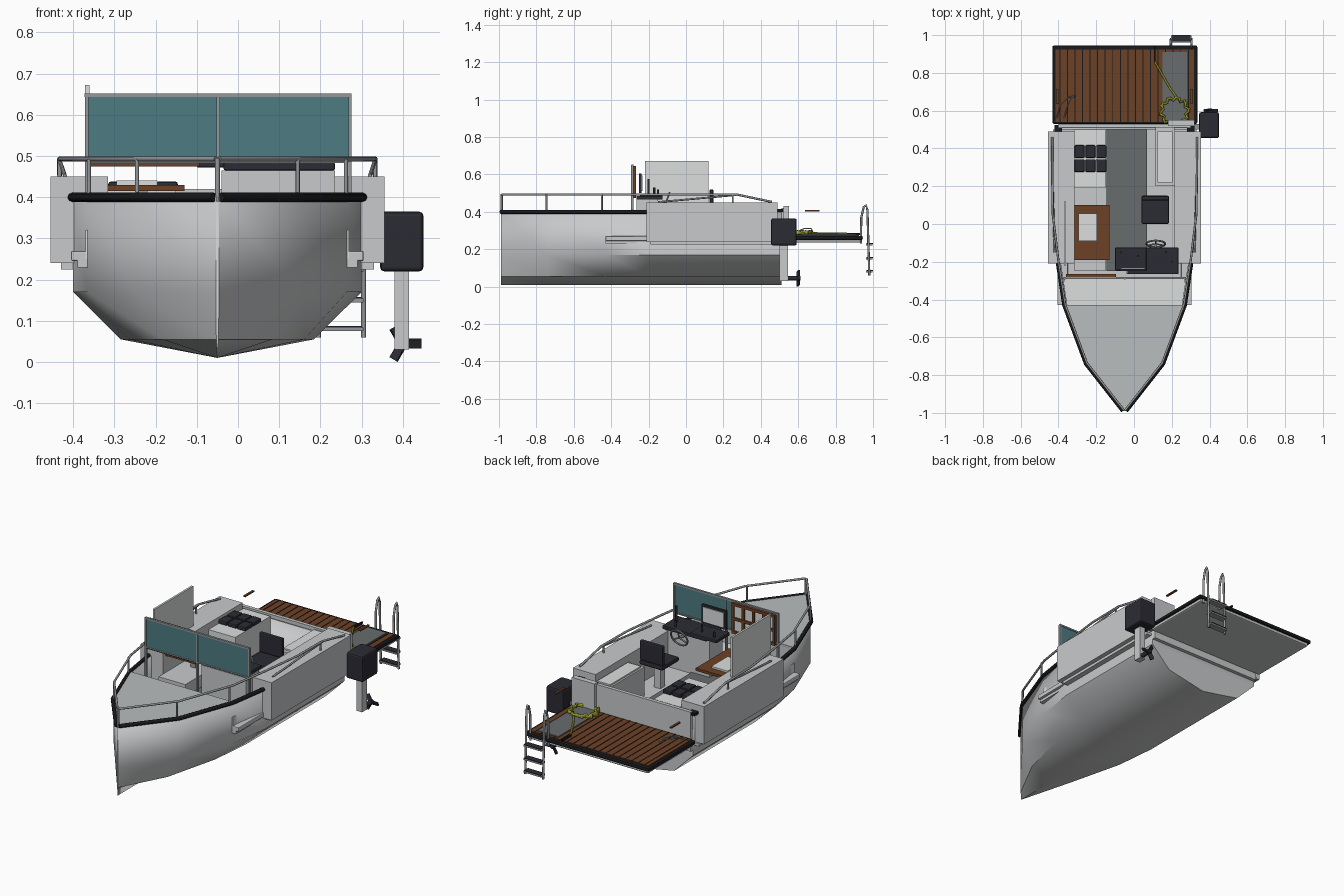
import bpy, bmesh, math
from mathutils import Vector

if "Cube" in bpy.data.objects:
    bpy.data.objects.remove(bpy.data.objects["Cube"])

MID = -0.05  # centreline of the hull


def material(name, r, g, b):
    mat = bpy.data.materials.new(name)
    mat.use_nodes = True
    mat.diffuse_color = (r, g, b, 1)
    mat.node_tree.nodes["Principled BSDF"].inputs["Base Color"].default_value = (r, g, b, 1)
    return mat


white = material("white hull", .58, .59, .6)
deck_grey = material("deck grey", .48, .51, .52)
carpet = material("carpet grey", .14, .15, .155)
metal = material("rail metal", .3, .31, .32)
dark = material("dark plastic", .024, .024, .034)
rubber = material("black rubber", .01, .01, .012)
wood = material("teak wood", .15, .052, .018)
glass = material("teal glass", .075, .2, .225)
rope_mat = material("yellow rope", .36, .36, .02)
pale = material("pale panel", .72, .74, .74)


def mesh_object(name, bm, mat, smooth_angle=None):
    bmesh.ops.recalc_face_normals(bm, faces=bm.faces[:])
    mesh = bpy.data.meshes.new(name)
    bm.to_mesh(mesh)
    bm.free()
    obj = bpy.data.objects.new(name, mesh)
    bpy.context.collection.objects.link(obj)
    mesh.materials.append(mat)
    if smooth_angle:
        bpy.ops.object.select_all(action='DESELECT')
        obj.select_set(True)
        bpy.context.view_layer.objects.active = obj
        bpy.ops.object.shade_smooth_by_angle(angle=math.radians(smooth_angle))
    return obj


def box(name, mat, xs, ys, zs, bevel=0):
    bm = bmesh.new()
    bmesh.ops.create_cube(bm, size=1)
    for v in bm.verts:
        v.co = [sum(r) / 2 + c * (r[1] - r[0]) for r, c in zip((xs, ys, zs), v.co)]
    obj = mesh_object(name, bm, mat)
    if bevel:
        mod = obj.modifiers.new("soft edges", 'BEVEL')
        mod.width, mod.segments = bevel, 2
    return obj


def pair(name, mat, offsets, ys, zs, bevel=0):
    # Same box on both sides of the centreline
    for label, s in (("left", 1), ("right", -1)):
        xs = sorted(MID + s * o for o in offsets)
        box(label + "_" + name, mat, xs, ys, zs, bevel)


def tube(name, mat, points, radius):
    curve = bpy.data.curves.new(name, 'CURVE')
    curve.dimensions = '3D'
    curve.bevel_depth, curve.bevel_resolution = radius, 2
    curve.use_fill_caps = True
    spline = curve.splines.new('POLY')
    spline.points.add(len(points) - 1)
    for p, co in zip(spline.points, points):
        p.co = (*co, 1)
    curve.materials.append(mat)
    obj = bpy.data.objects.new(name, curve)
    bpy.context.collection.objects.link(obj)
    return obj


# Hull lofted through stations of (y, half width)
stations = [(-.99, .004), (-.74, .2), (-.43, .315), (-.2, .35), (.15, .35), (.51, .35)]
section = [(1, .4), (1, .17), (.67, .055), (0, .01), (-.67, .055), (-1, .17), (-1, .4)]
bm = bmesh.new()
rows = [[bm.verts.new((MID + w * k, y, z)) for k, z in section] for y, w in stations]
for a, b in zip(rows, rows[1:]):
    for i in range(len(section) - 1):
        bm.faces.new((a[i], a[i + 1], b[i + 1], b[i]))
bm.faces.new(rows[-1])
bm.faces.new(rows[0])
hull = mesh_object("hull", bm, white, 40)
shell = hull.modifiers.new("shell", 'SOLIDIFY')
shell.thickness = .012

# Foredeck over the first three stations
bm = bmesh.new()
edge = stations[:3]
outline = [(MID + w, y) for y, w in edge] + [(MID - w, y) for y, w in reversed(edge)]
face = bm.faces.new([bm.verts.new((x, y, .405)) for x, y in outline])
ext = bmesh.ops.extrude_face_region(bm, geom=[face])
bmesh.ops.translate(bm, vec=(0, 0, -.015), verts=[v for v in ext["geom"] if isinstance(v, bmesh.types.BMVert)])
mesh_object("foredeck", bm, deck_grey)
pair("foredeck_bulkhead", white, (0, .3), (-.44, -.43), (.2, .39))

# Cockpit floor, side pods, benches and stern wall
box("cockpit_floor", white, (-.39, .29), (-.43, .5), (.23, .25))
box("bow_well_floor", pale, (-.37, .27), (-.43, -.285), (.25, .32))
box("walkway", carpet, (-.145, .07), (-.25, .52), (.25, .258))
pair("side_pod", white, (.265, .405), (-.21, .49), (.24, .45))
pair("pod_step", white, (.3, .355), (-.43, -.2), (.245, .27), .004)
pair("pod_underside", white, (.33, .38), (-.19, .5), (.225, .24))
box("right_bench", pale, (-.315, -.15), (.19, .5), (.25, .415))
box("left_bench", white, (.115, .215), (.2, .51), (.25, .41))
box("left_bench_lid", pale, (.125, .205), (.22, .49), (.41, .418))
box("table_bench", white, (-.315, -.15), (-.25, .1), (.25, .32))
box("stern_wall", white, (-.4, .3), (.51, .53), (.2, .42))
box("stern_block", white, (.18, .32), (.52, .55), (.26, .43))
pair("stern_cleat", rubber, (.33, .37), (.485, .525), (.4, .415))

# Bench cushions in a two by three grid
for i in range(3):
    for j in range(2):
        x, y = -.315 + i * .058, .275 + j * .075
        box("cushion", dark, (x, x + .053), (y, y + .067), (.415, .438), .006)

# Table with tray
box("table_top", wood, (-.32, -.13), (-.19, .1), (.415, .43))
box("table_tray", pale, (-.295, -.195), (-.09, .055), (.43, .44))
box("table_leg", metal, (-.25, -.22), (-.06, -.03), (.25, .415))

# Helm seat
box("seat_pedestal", white, (.095, .135), (.05, .09), (.25, .39))
box("seat_cushion", dark, (.04, .185), (0, .15), (.385, .41), .008)
box("seat_back", dark, (.04, .185), (.125, .148), (.41, .52), .008)

# Helm console with display, levers and wheel
box("console_base", white, (-.04, .235), (-.265, -.15), (.25, .465))
box("console_top", dark, (-.035, .235), (-.265, -.125), (.465, .485), .004)
box("console_wing", dark, (-.1, .065), (-.245, -.125), (.472, .49), .004)
box("display_case", dark, (-.08, .07), (-.25, -.237), (.5, .605))
box("display_screen", pale, (-.068, .058), (-.237, -.233), (.512, .593))
for x, y, top in ((.2, -.2, .575), (.02, -.17, .53), (.17, -.15, .52), (-.07, -.15, .52)):
    tube("console_lever", dark, [(x, y, .48), (x, y, top)], .006)
bpy.ops.mesh.primitive_torus_add(location=(.115, -.105, .455), rotation=(math.radians(70), 0, 0),
                                 major_radius=.05, minor_radius=.005, major_segments=24, minor_segments=6)
wheel = bpy.context.object
wheel.name = "steering_wheel"
wheel.data.materials.append(metal)
for k in range(3):
    a = math.radians(90 + 120 * k)
    rim = Vector((.115 + .05 * math.cos(a), -.105 + .017 * math.sin(a), .455 + .047 * math.sin(a)))
    tube("wheel_spoke", metal, [(.115, -.105, .455), rim], .004)
tube("wheel_shaft", metal, [(.115, -.105, .455), (.115, -.15, .45)], .007)

# Windscreen, frame and wooden lattice door
box("windscreen", glass, (-.365, .275), (-.29, -.284), (.49, .645))
box("windscreen_top_rail", metal, (-.372, .275), (-.292, -.28), (.643, .652))
box("windscreen_bottom_rail", metal, (-.37, .275), (-.292, -.28), (.483, .49))
for x in (-.367, MID + .002, .272):
    box("windscreen_post", metal, (x - .004, x + .004), (-.294, -.28), (.32, .65))
box("door_panes", pale, (-.355, -.095), (-.28, -.275), (.48, .64))
for i in range(5):
    x = -.36 + i * .063
    box("door_stile", wood, (x, x + .014), (-.282, -.267), (.475, .645))
for z in (.475, .55, .63):
    box("door_rail", wood, (-.36, -.094), (-.282, -.266), (z, z + .015))
box("side_screen", pale, (-.371, -.36), (-.22, .12), (.44, .672))

# Rub rail, hand rail and stanchions on both sides
for label, s in (("left", 1), ("right", -1)):
    edge = [(MID + s * w, y) for y, w in stations[:4]]
    tube(label + "_rub_rail", rubber, [(x + s * .004, y, .4) for x, y in edge], .011)
    rail = [(x, y + .005, .493) for x, y in edge]
    rail += [(MID + s * .38, .05, .493), (MID + s * .383, .27, .493), (MID + s * .383, .46, .453)]
    tube(label + "_hand_rail", metal, rail, .006)
    tube(label + "_grab_rail", metal, [(MID + s * .37, -.15, .452), (MID + s * .383, .27, .49)], .005)
    for w, y in ((.195, -.745), (.312, -.45), (.383, .25)):
        tube(label + "_stanchion", metal, [(MID + s * w, y, .4), (MID + s * w, y, .493)], .005)
tube("bow_post", metal, [(MID, -.985, .39), (MID, -.985, .495)], .006)

# Swim platform with planks
box("platform", white, (-.42, .325), (.53, .935), (.235, .262), .008)
box("platform_rim", rubber, (-.432, .335), (.53, .945), (.25, .272), .008)
box("platform_planking", wood, (-.415, .318), (.54, .925), (.262, .277))
for i in range(18):
    x = -.395 + i * .04
    box("plank_seam", rubber, (x, x + .005), (.54, .925), (.276, .2785))
box("platform_mat", carpet, (.15, .28), (.55, .91), (.277, .283))
pair("floating_handle", wood, (.35, .362), (.635, .715), (.402, .409))
for shift in (0, .04):
    tube("platform_hook", metal, [(-.41 + shift, .56, .28), (-.39 + shift, .63, .31),
                                  (-.35 + shift / 2, .67, .31), (-.31, .68, .29)], .003)

# Coiled rope with its tail led to a cleat
coil = []
for i in range(150):
    a = i * math.tau / 30
    r = .07 + .011 * math.sin(i * 2.1)
    coil.append((.215 + r * math.cos(a), .595 + r * math.sin(a), .29 + .007 * math.cos(i * 1.7)))
tube("rope_coil", rope_mat, coil, .006)
tube("rope_tail", rope_mat, [(.11, .86, .285), (.19, .72, .284), (.23, .665, .29)], .005)
box("rope_cleat", rubber, (.105, .113), (.86, .94), (.277, .287))

# Boarding ladder hooked over the platform edge
for x in (.195, .305):
    tube("ladder_rail", metal, [(x, .935, .23), (x, .937, .37), (x, .95, .425), (x, .962, .435),
                                (x, .97, .41), (x, .98, .06)], .006)
for z in (.075, .145, .22):
    box("ladder_rung", metal, (.195, .305), (.962, .998), (z, z + .009))
    box("ladder_tread", dark, (.2, .3), (.965, 1), (z + .009, z + .013))

# Outboard motor with bracket and propeller
box("motor_cowl", dark, (.345, .45), (.455, .592), (.22, .365), .01)
box("motor_leg", white, (.38, .415), (.5, .545), (.03, .225))
box("motor_bracket", metal, (.29, .385), (.5, .53), (.25, .28))
tube("propeller_shaft", dark, [(.4, .53, .045), (.4, .612, .045)], .012)
for k in range(3):
    a = math.tau * k / 3
    blade = box("propeller_blade", dark, (.008, .045), (-.004, .004), (-.011, .011))
    blade.location = (.4, .6, .045)
    blade.rotation_euler = (math.radians(25), -a, 0)
